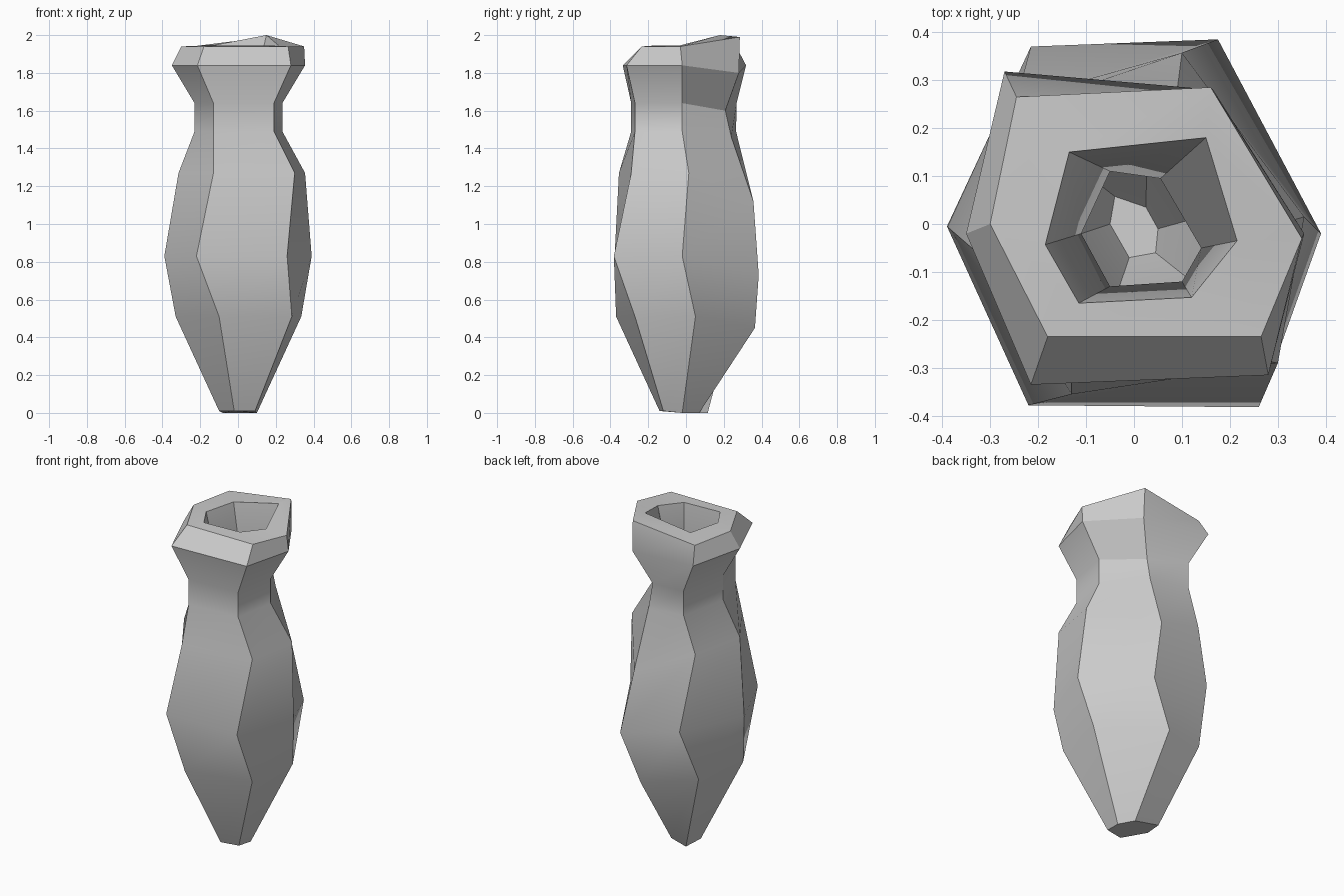
import bpy, bmesh, math
from mathutils import Vector

if "Cube" in bpy.data.objects:
    bpy.data.objects.remove(bpy.data.objects["Cube"])

# Shared ring heights; the back right corner runs at its own heights
Z = (0.01, 0.51, 0.83, 1.27, 1.49, 1.64, 1.84, 1.94)
Z_BACK = (0.01, 0.45, 0.73, 1.12, 1.46, 1.60, 1.80, 1.99)

# Six corner profiles (x, y), counter-clockwise from front left
front_left = [(-.02, -.14), (-.10, -.37), (-.22, -.378), (-.13, -.355),
              (-.13, -.29), (-.13, -.29), (-.215, -.335), (-.18, -.235)]
front_right = [(.09, -.12), (.285, -.27), (.26, -.382), (.30, -.29),
               (.19, -.27), (.19, -.27), (.28, -.315), (.265, -.235)]
right = [(.10, -.02), (.335, .05), (.39, -.02), (.355, .015),
         (.235, -.02), (.235, -.02), (.355, -.02), (.35, -.03)]
back_right = [(.05, .07), (.05, .365), (.175, .385), (.10, .357),
              (.085, .24), (.08, .208), (.165, .28), (.16, .285)]
back_left = [(-.08, .115), (-.26, .25), (-.215, .37), (-.245, .26),
             (-.17, .265), (-.17, .268), (-.27, .318), (-.245, .265)]
left = [(-.10, 0), (-.33, -.08), (-.39, -.005), (-.315, -.07),
        (-.23, -.03), (-.23, -.03), (-.35, -.02), (-.30, 0)]
columns = [front_left, front_right, right, back_right, back_left, left]

# Inner rim and throat of the mouth
rim = [(-.115, -.165), (.12, -.153), (.215, -.035), (.15, .18), (-.135, .15), (-.185, -.043)]
throat = [(-.05, -.13), (.10, -.12), (.14, -.05), (.055, .095), (-.05, .11), (-.11, -.02)]

rings = []
for k in range(8):
    rings.append([Vector((*c[k], (Z_BACK if i == 3 else Z)[k])) for i, c in enumerate(columns)])
for p, i in ((0, 3), (0, 4), (0, 2)):
    rings[p][i].z = 0.0
rings.append([Vector((x, y, 2.0 if i == 3 else 1.945)) for i, (x, y) in enumerate(rim)])
rings.append([Vector((x, y, 1.57)) for x, y in throat])
# Hollow belly follows the outside at a smaller scale
for k, s in ((3, .6), (2, .6), (1, .55), (0, .5)):
    rings.append([Vector((v.x * s, v.y * s, v.z + (.15 if k == 0 else 0))) for v in rings[k]])

# Vase skin: outside wall, rim, inside wall, both floors
bm = bmesh.new()
loops = [[bm.verts.new(v) for v in r] for r in rings]
for a, b in zip(loops, loops[1:]):
    for i in range(6):
        j = (i + 1) % 6
        bm.faces.new((a[i], a[j], b[j], b[i]))
bm.faces.new(loops[0][::-1])
bm.faces.new(loops[-1])
bmesh.ops.recalc_face_normals(bm, faces=bm.faces[:])
mesh = bpy.data.meshes.new("vase")
bm.to_mesh(mesh)
bm.free()
vase = bpy.data.objects.new("vase", mesh)
bpy.context.collection.objects.link(vase)
bpy.context.view_layer.objects.active = vase
vase.select_set(True)
bpy.ops.object.shade_smooth_by_angle(angle=math.radians(30))
